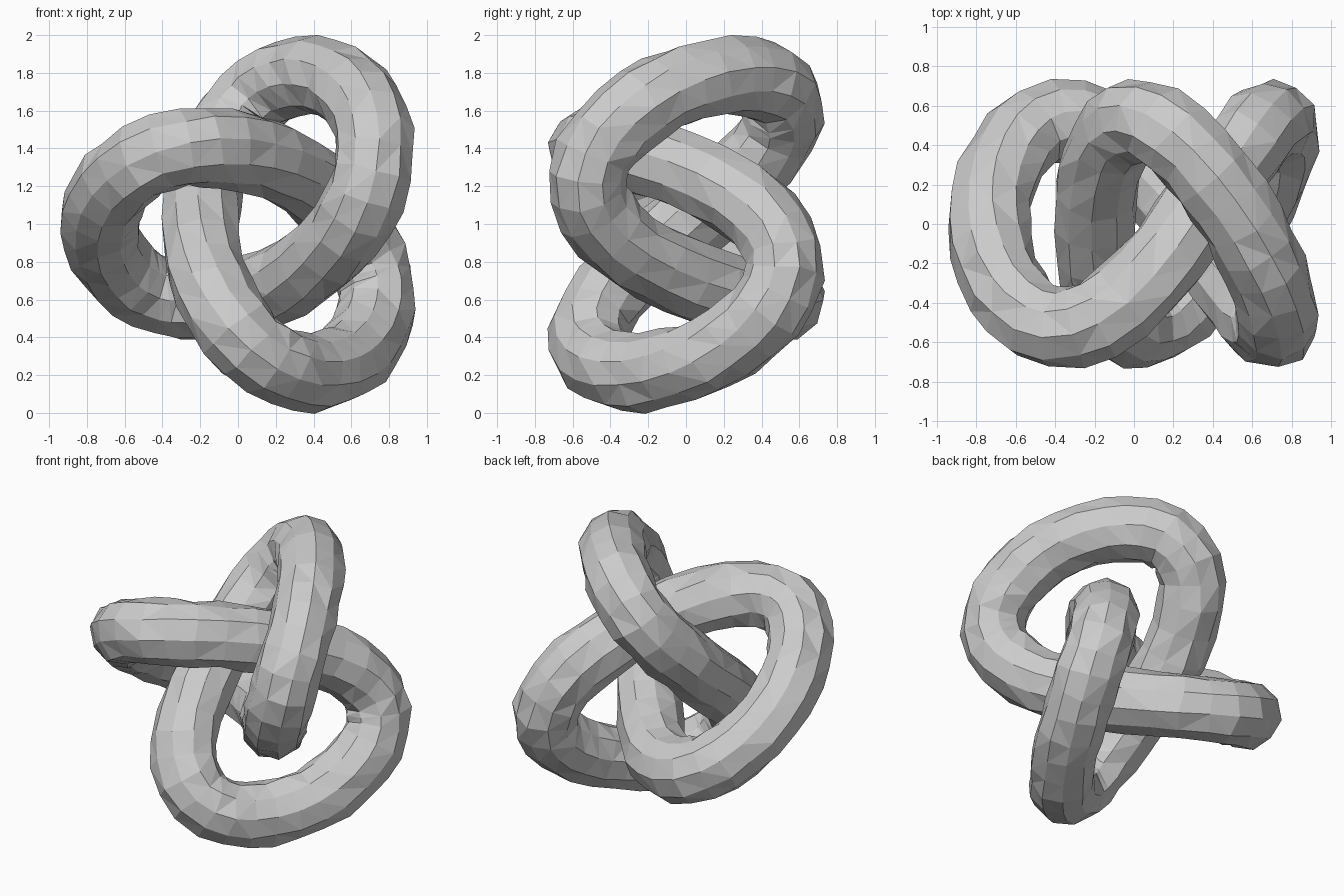
import bpy, bmesh, random
from math import sin, cos, pi, tau
from mathutils import Vector, Quaternion

if "Cube" in bpy.data.objects:
    bpy.data.objects.remove(bpy.data.objects["Cube"])

random.seed(4)
A, B, DEPTH, SKEW, CX, R = 0.59, 0.265, 0.52, 0.03, 0.125, 0.21
SEGS, SIDES = 72, 10


def path(t):
    # trefoil centre line, three lobes around the y axis
    return Vector((CX - A * cos(2 * t) - B * cos(t),
                   -DEPTH * sin(3 * t) + SKEW * sin(6 * t),
                   1 + A * sin(2 * t) - B * sin(t)))


def tangent(t):
    return (path(t + 1e-3) - path(t - 1e-3)).normalized()


# twist-free frames carried along the centre line
ts = [tau * i / SEGS for i in range(SEGS + 1)]
tans = [tangent(t) for t in ts]
normals = [tans[0].orthogonal().normalized()]
for i in range(SEGS):
    normals.append(tans[i].rotation_difference(tans[i + 1]) @ normals[i])
n0, n1, tn = normals[0], normals[-1], tans[0]
twist = n1.angle(n0) * (1 if n1.cross(n0).dot(tn) > 0 else -1)

# knotted tube: uneven faceted rings, closed on itself
bm = bmesh.new()
rings = []
for i in range(SEGS):
    ring = []
    for j in range(SIDES):
        q = Quaternion(tans[i], twist * i / SEGS + tau * j / SIDES)
        r = R + random.uniform(-0.012, 0.012)
        slide = tans[i] * random.uniform(-0.015, 0.015)
        ring.append(bm.verts.new(path(ts[i]) + (q @ normals[i]) * r + slide))
    rings.append(ring)
for i in range(SEGS):
    a, b = rings[i], rings[(i + 1) % SEGS]
    for j in range(SIDES):
        k = (j + 1) % SIDES
        bm.faces.new((a[j], a[k], b[k], b[j]))
bmesh.ops.triangulate(bm, faces=bm.faces[:])
bmesh.ops.recalc_face_normals(bm, faces=bm.faces[:])

mesh = bpy.data.meshes.new("knotted_tube")
bm.to_mesh(mesh)
bm.free()
tube = bpy.data.objects.new("knotted_tube", mesh)
bpy.context.collection.objects.link(tube)
